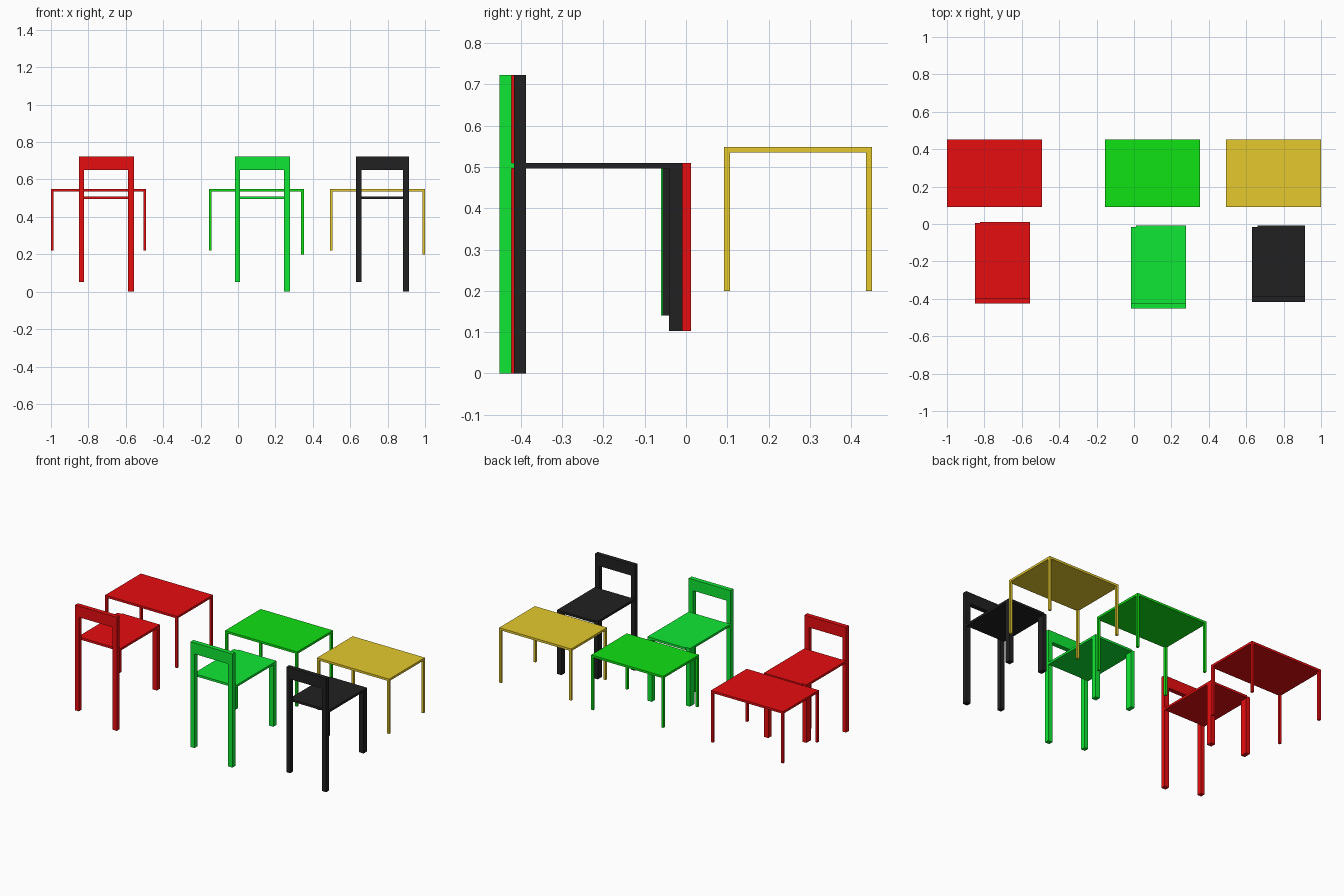
import bpy, bmesh

if "Cube" in bpy.data.objects:
    bpy.data.objects.remove(bpy.data.objects["Cube"])


def material(name, rgb):
    m = bpy.data.materials.new(name)
    m.diffuse_color = (*rgb, 1)
    m.use_nodes = True
    m.node_tree.nodes["Principled BSDF"].inputs["Base Color"].default_value = m.diffuse_color
    return m


def prism(name, outline, z0, z1, mat):
    """Extrude a flat xy outline from z0 up to z1."""
    bm = bmesh.new()
    face = bm.faces.new([bm.verts.new((x, y, z0)) for x, y in outline])
    top = bmesh.ops.extrude_face_region(bm, geom=[face])["geom"]
    bmesh.ops.translate(bm, vec=(0, 0, z1 - z0),
                        verts=[v for v in top if isinstance(v, bmesh.types.BMVert)])
    bmesh.ops.recalc_face_normals(bm, faces=bm.faces)
    mesh = bpy.data.meshes.new(name)
    bm.to_mesh(mesh)
    bm.free()
    mesh.materials.append(mat)
    obj = bpy.data.objects.new(name, mesh)
    bpy.context.collection.objects.link(obj)


def box(name, x0, x1, y0, y1, z0, z1, mat):
    prism(name, [(x0, y0), (x1, y0), (x1, y1), (x0, y1)], z0, z1, mat)


def table(label, x0, right_foot, mat):
    x1, y0, y1, t = x0 + 0.508, 0.092, 0.451, 0.0145
    # top
    box(label + "_table_top", x0, x1, y0, y1, 0.535, 0.549, mat)
    # four corner legs, uneven feet
    for side, lx, foot in (("left", x0, 0.22), ("right", x1 - t, right_foot)):
        for end, ly in (("front", y0), ("back", y1 - t)):
            box(f"{label}_table_{end}_{side}_leg", lx, lx + t, ly, ly + t,
                foot, 0.535, mat)


def chair(label, x0, x1, y0, y1, left_y, mat):
    top, seat_lo, seat_hi = 0.723, 0.496, 0.51
    wl, wr, d, step = 0.027, 0.031, 0.029, 0.0075
    yb = y0 + d
    # tall rear posts and the backrest between them
    box(label + "_rear_left_post", x0, x0 + wl, y0, yb, 0.053, top, mat)
    box(label + "_rear_right_post", x1 - wr, x1, y0, yb, 0, top, mat)
    box(label + "_backrest", x0 + wl, x1 - wr, y0, yb, 0.652, top, mat)
    # seat with a small notch at the left front corner
    prism(label + "_seat", [(x0, yb), (x1, yb), (x1, y1), (x0 + wl, y1),
                            (x0 + wl, y1 - step), (x0, y1 - step)],
          seat_lo, seat_hi, mat)
    # short front legs
    box(label + "_front_left_leg", x0, x0 + wl, left_y, y1 - step, 0.14, seat_lo, mat)
    box(label + "_front_right_leg", x1 - wr, x1, y1 - 0.033, y1, 0.103, seat_lo, mat)


red = material("red", (0.8, 0.004, 0.005))
green = material("green", (0.005, 0.76, 0.007))
mint = material("cool_green", (0.005, 0.8, 0.033))
gold = material("gold", (0.79, 0.59, 0.027))
black = material("black", (0.015, 0.015, 0.015))

table("red", -1.0, 0.22, red)
table("green", -0.156, 0.2, green)
table("gold", 0.492, 0.2, gold)
chair("red", -0.851, -0.557, -0.424, 0.012, -0.04, red)
chair("green", -0.017, 0.277, -0.452, -0.008, -0.0605, mint)
chair("black", 0.632, 0.913, -0.4165, -0.008, -0.0575, black)
